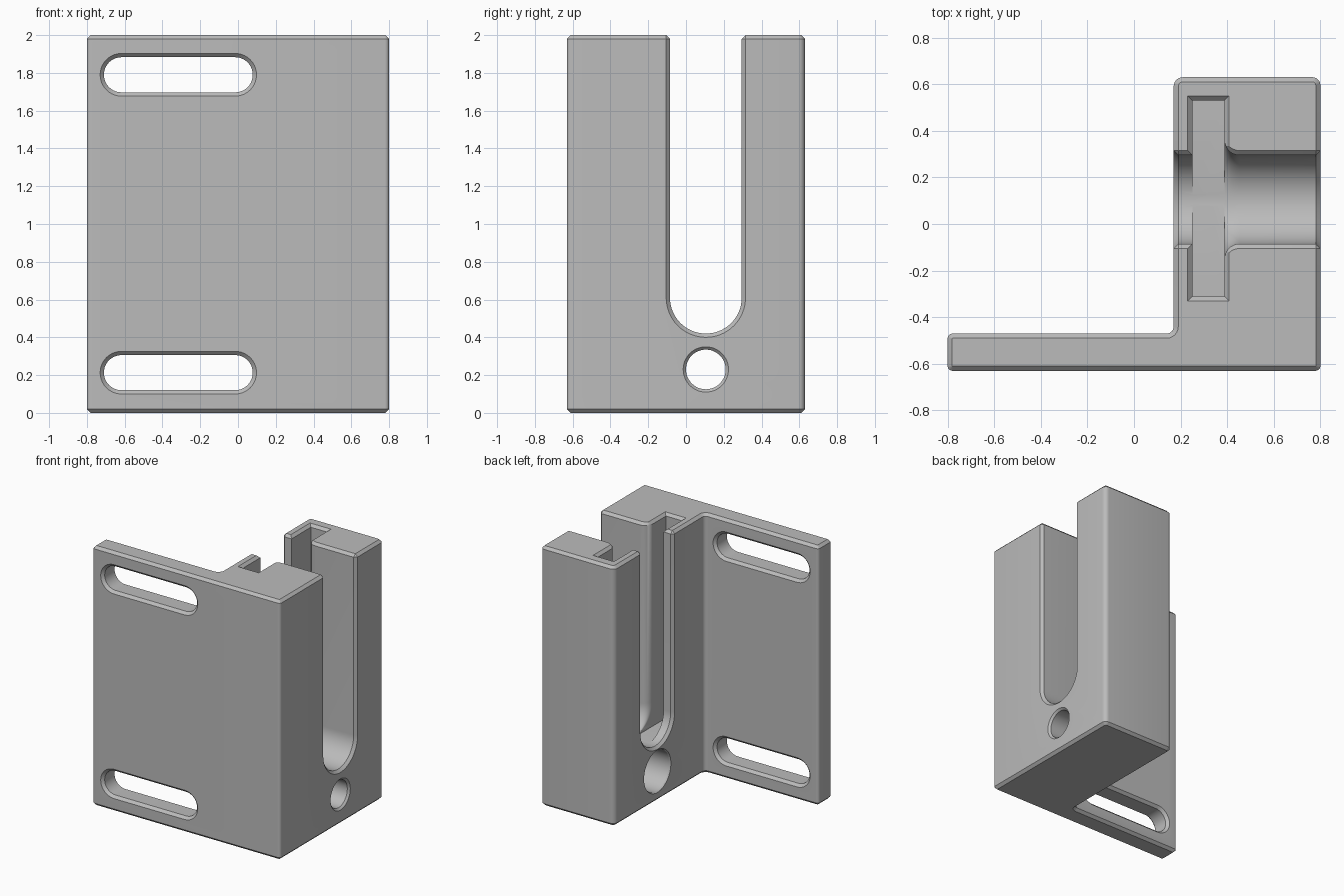
import bpy, bmesh, math

if "Cube" in bpy.data.objects:
    bpy.data.objects.remove(bpy.data.objects["Cube"])

grey = bpy.data.materials.new("plain grey")
grey.use_nodes = True
colour = (0.5, 0.5, 0.5, 1)
grey.diffuse_color = colour
grey.node_tree.nodes["Principled BSDF"].inputs["Base Color"].default_value = colour

C = 0.02            # chamfer size
MID_Y = 0.105       # centre line of slot and bore


def loft(name, sections):
    """Closed solid through matching rings of points."""
    bm = bmesh.new()
    rings = [[bm.verts.new(p) for p in s] for s in sections]
    n = len(rings[0])
    for a, b in zip(rings, rings[1:]):
        for i in range(n):
            j = (i + 1) % n
            bm.faces.new((a[i], a[j], b[j], b[i]))
    bm.faces.new(rings[0])
    bm.faces.new(rings[-1])
    bmesh.ops.recalc_face_normals(bm, faces=bm.faces)
    mesh = bpy.data.meshes.new(name)
    bm.to_mesh(mesh)
    bm.free()
    mesh.materials.append(grey)
    obj = bpy.data.objects.new(name, mesh)
    bpy.context.collection.objects.link(obj)
    return obj


def arc(cx, cy, r, start, end, n):
    angles = [math.radians(start + (end - start) * i / n) for i in range(n + 1)]
    return [(cx + r * math.cos(a), cy + r * math.sin(a)) for a in angles]


def body_outline(d, z):
    """L-shaped plan, inset by d: x, y, inward direction, radius, turn."""
    corners = [(-0.8, -0.63, 1, 1, 0.022, 1), (0.8, -0.63, -1, 1, 0.022, 1),
               (0.8, 0.63, -1, -1, 0.035, 1), (0.17, 0.63, 1, -1, 0.04, 1),
               (0.17, -0.47, 1, -1, 0.03, -1), (-0.8, -0.47, 1, -1, 0.022, 1)]
    pts = []
    for x, y, ox, oy, r, turn in corners:
        cx, cy = x + turn * r * ox, y + turn * r * oy
        mid = math.degrees(math.atan2(-turn * oy, -turn * ox))
        pts += arc(cx, cy, r - turn * d, mid - 45 * turn, mid + 45 * turn, 6)
    return [(x, y, z) for x, y in pts]


def u_outline(x, d, drop):
    """U-shaped slot section with a flared mouth at the top."""
    w, base = 0.19 + d, 0.61
    depth = 0.19 + drop
    pts = [(MID_Y + w * px, base + depth * pz) for px, pz in arc(0, 0, 1, 180, 360, 32)]
    pts += [(MID_Y + w + e, 2 - C + e) for e in (0, 2 * C)]
    pts += [(MID_Y - w - e, 2 - C + e) for e in (2 * C, 0)]
    return [(x, y, z) for y, z in pts]


def stadium(y, d, zc):
    r = 0.093 + d
    pts = arc(-0.617, zc, r, 90, 270, 20) + arc(-0.015, zc, r, -90, 90, 20)
    return [(x, y, z) for x, z in pts]


def ring(x, r):
    return [(x, y, z) for y, z in arc(MID_Y, 0.23, r, 0, 360, 48)[:-1]]


def pocket_section(z, d):
    x0, x1, y0, y1 = 0.25 - d, 0.388 + d, -0.31 - d, 0.53 + d
    return [(x0, y0, z), (x1, y0, z), (x1, y1, z), (x0, y1, z)]


# Main bracket: block and mounting plate
bracket = loft("bracket", [body_outline(d, z) for z, d in
                           ((0, C), (C, 0), (2 - C, 0), (2, C))])

# Open slot, chamfered at both faces and rounded where it leaves the pocket
R = 0.065
stations = [(0.15, 2 * C, 2 * C), (0.19, 0, 0), (0.26, 0, 0)]
stations += [(0.388 + R + px, R + py, 0) for px, py in arc(0, 0, R, 180, 270, 8)]
stations += [(0.78, 0, 0), (0.82, 2 * C, 2 * C)]
cutters = [loft("slot_cutter", [u_outline(*s) for s in stations])]

# Cross pocket behind the thin wall
cutters.append(loft("pocket_cutter", [pocket_section(z, d) for z, d in
                                      ((0.422, 0), (2 - C, 0), (2 + C, 2 * C))]))

# Stepped bore under the slot
cutters.append(loft("bore_cutter", [ring(x, r) for x, r in
                                    ((0.15, 0.177), (0.18, 0.157), (0.55, 0.157),
                                     (0.551, 0.105), (0.785, 0.105), (0.815, 0.135))]))

# Long mounting holes through the plate
for zc in (0.213, 1.79):
    cutters.append(loft("mount_cutter", [stadium(y, d, zc) for y, d in
                                         ((-0.65, 2 * C), (-0.61, 0), (-0.49, 0), (-0.45, 2 * C))]))

for cutter in cutters:
    cutter.hide_render = True
    mod = bracket.modifiers.new(cutter.name, 'BOOLEAN')
    mod.operation = 'DIFFERENCE'
    mod.solver = 'EXACT'
    mod.object = cutter

# Bake the cuts and drop the cutters
graph = bpy.context.evaluated_depsgraph_get()
result = bpy.data.meshes.new_from_object(bracket.evaluated_get(graph))
bracket.modifiers.clear()
bracket.data = result
for cutter in cutters:
    bpy.data.objects.remove(cutter)

bpy.ops.object.select_all(action='DESELECT')
bracket.select_set(True)
bpy.context.view_layer.objects.active = bracket
bpy.ops.object.shade_smooth_by_angle(angle=math.radians(30))
